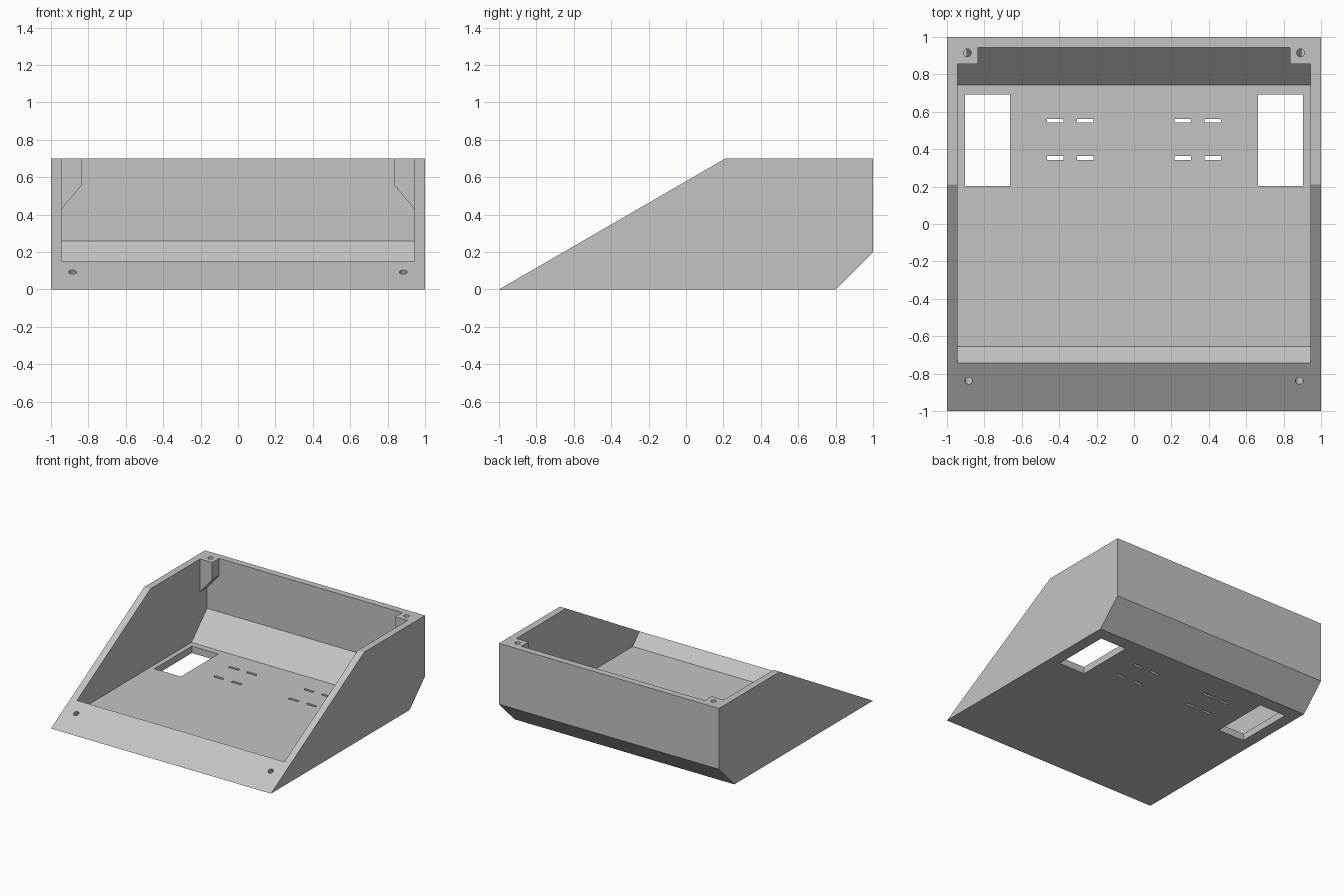
import bpy, bmesh, math
from mathutils import Matrix, Vector

if "Cube" in bpy.data.objects:
    bpy.data.objects.remove(bpy.data.objects["Cube"], do_unlink=True)


def add_object(name, bm):
    bmesh.ops.recalc_face_normals(bm, faces=bm.faces)
    mesh = bpy.data.meshes.new(name)
    bm.to_mesh(mesh)
    bm.free()
    obj = bpy.data.objects.new(name, mesh)
    bpy.context.collection.objects.link(obj)
    return obj


def prism(name, profile, place, start, end):
    """Extrude a 2D profile; place maps (u, v, depth) to a 3D point."""
    bm = bmesh.new()
    rings = [[bm.verts.new(place(u, v, d)) for u, v in profile] for d in (start, end)]
    bm.faces.new(rings[0])
    bm.faces.new(rings[1])
    for i in range(len(profile)):
        j = (i + 1) % len(profile)
        bm.faces.new((rings[0][i], rings[0][j], rings[1][j], rings[1][i]))
    return add_object(name, bm)


def side_prism(name, profile, half_width):
    return prism(name, profile, lambda y, z, x: (x, y, z), -half_width, half_width)


def floor_cutter(x, y, width, length):
    w, l = width / 2, length / 2
    rect = [(x - w, y - l), (x + w, y - l), (x + w, y + l), (x - w, y + l)]
    return prism("floor_cutter", rect, lambda u, v, z: (u, v, z), -0.1, 0.12)


def hole_cutter(mouth, outward, depth):
    """Blind screw hole sunk against the outward direction."""
    bm = bmesh.new()
    bmesh.ops.create_cone(bm, cap_ends=True, segments=24, radius1=0.021,
                          radius2=0.021, depth=depth + 0.04)
    turn = Vector((0, 0, 1)).rotation_difference(outward).to_matrix().to_4x4()
    centre = Vector(mouth) + outward * (0.02 - depth / 2)
    bm.transform(Matrix.Translation(centre) @ turn)
    return add_object("hole_cutter", bm)


def subtract(target, cutter):
    mod = target.modifiers.new("cut", 'BOOLEAN')
    mod.operation = 'DIFFERENCE'
    mod.solver = 'EXACT'
    mod.object = cutter
    bpy.context.view_layer.update()
    graph = bpy.context.evaluated_depsgraph_get()
    mesh = bpy.data.meshes.new_from_object(target.evaluated_get(graph))
    target.modifiers.clear()
    target.data = mesh
    bpy.data.objects.remove(cutter, do_unlink=True)


# Sloped outer shell
shell = side_prism("console_case",
                   [(-1, 0), (0.8, 0), (1, 0.2), (1, 0.7), (0.21, 0.7)], 1)

# Inner cavity, leaving a tapered screw post in each rear corner
cavity = side_prism("cavity",
                    [(-0.655, 0.057), (0.742, 0.057), (0.945, 0.26), (0.945, 0.8),
                     (-0.845, 0.8), (-0.845, 0.25), (-0.743, 0.148)], 0.943)
for side in (-1, 1):
    post = prism("post", [(0.833, 0.56), (1.0, 0.363), (1.0, 0.9), (0.833, 0.9)],
                 lambda x, z, y: (side * x, y, z), 0.855, 1.05)
    subtract(cavity, post)
subtract(shell, cavity)

# Floor windows, vent slots and screw holes, mirrored left and right
slope = math.atan2(0.7, 1.21)
slope_normal = Vector((0, -math.sin(slope), math.cos(slope)))
for side in (-1, 1):
    subtract(shell, floor_cutter(side * 0.783, 0.448, 0.241, 0.488))
    for x in (0.26, 0.421):
        for y in (0.353, 0.552):
            subtract(shell, floor_cutter(side * x, y, 0.088, 0.02))
    subtract(shell, hole_cutter((side * 0.891, 0.915, 0.7), Vector((0, 0, 1)), 0.21))
    subtract(shell, hole_cutter((side * 0.884, -0.839, 0.093), slope_normal, 0.085))

# Plain grey plastic
grey = bpy.data.materials.new("grey_plastic")
grey.use_nodes = True
colour = (0.55, 0.55, 0.55, 1)
grey.diffuse_color = colour
grey.node_tree.nodes["Principled BSDF"].inputs["Base Color"].default_value = colour
shell.data.materials.clear()
shell.data.materials.append(grey)
for poly in shell.data.polygons:
    poly.material_index = 0
    poly.use_smooth = False
